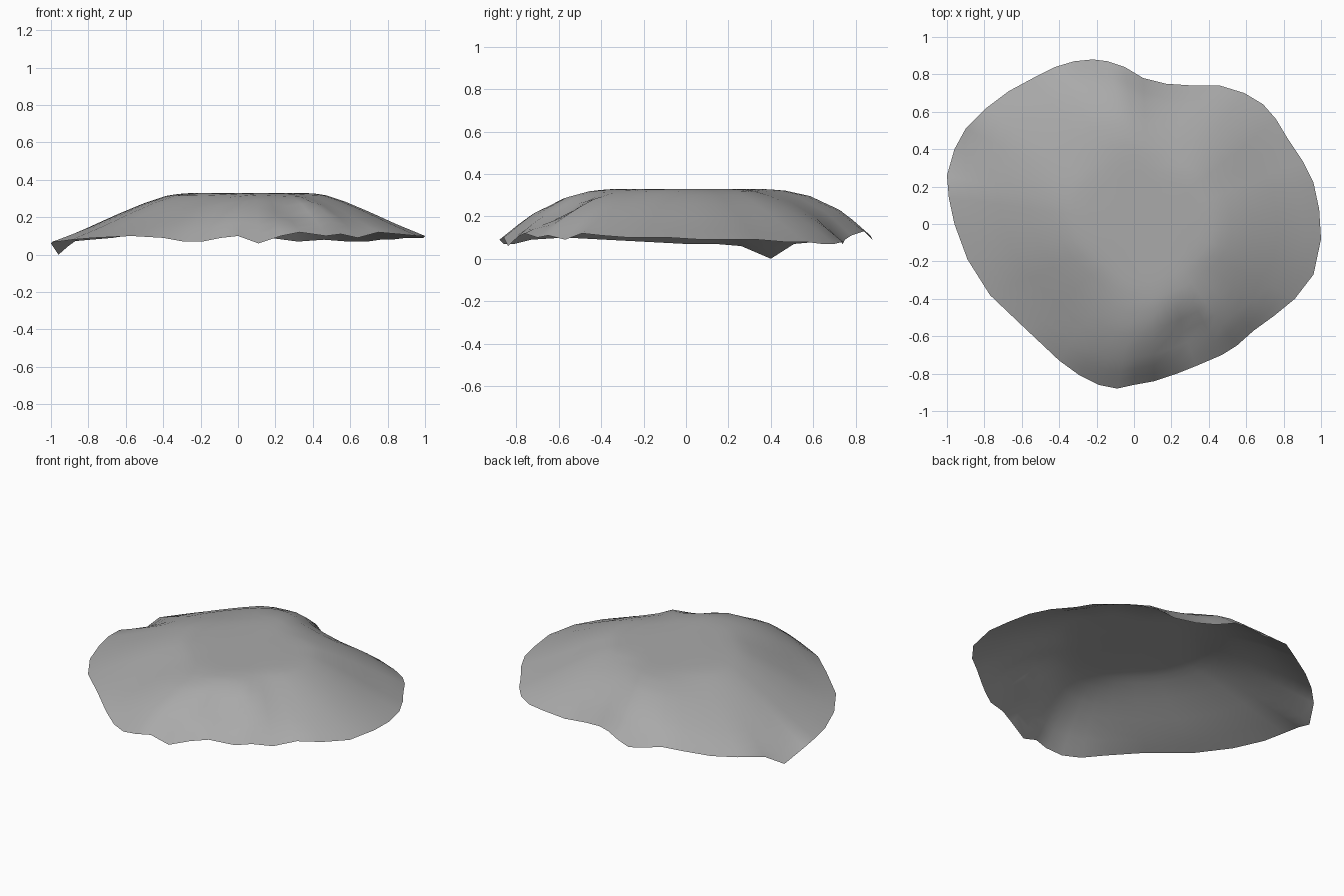
import bpy
import bmesh
from math import atan2, cos, exp, radians
from mathutils import Vector

# Remove the default object
default = bpy.data.objects.get("Cube")
if default:
    bpy.data.objects.remove(default, do_unlink=True)

# Rim of the mound, anticlockwise, in hundredths (x, y, height)
RIM = [
    (100, -8, 10), (99, 8, 9), (96, 22, 9), (90, 34, 9), (82, 46, 8),
    (76, 56, 8), (69, 64, 7), (59, 70, 7), (46, 74, 8), (32, 74, 7),
    (17, 75, 9), (5, 78, 11), (-5, 84, 13), (-14, 87, 11), (-22, 88, 9),
    (-32, 87, 11), (-42, 84, 13), (-54, 78, 11), (-67, 71, 9), (-79, 62, 8),
    (-90, 51, 7), (-96, 40, 0), (-100, 26, 6), (-99, 14, 7), (-96, 0, 7),
    (-89, -19, 8), (-77, -38, 9), (-57, -57, 10), (-40, -73, 9),
    (-29, -81, 7), (-19, -86, 7), (-9, -88, 9), (0, -86, 10), (11, -84, 6),
    (23, -80, 10), (33, -76, 12), (47, -70, 10), (55, -65, 11),
    (64, -57, 9), (75, -49, 12), (86, -40, 11), (96, -27, 10),
]
CENTRE = Vector((0.08, 0.0))
TOP = 0.33

# Slope profiles (distance from centre, rise): straight flanks, rounded ends
FLANK = [(0, 1), (0.34, 1), (0.43, 0.94), (0.54, 0.79), (0.67, 0.57),
         (0.83, 0.28), (1, 0)]
ROUND = [(0, 1), (0.4, 1), (0.53, 0.97), (0.67, 0.85), (0.85, 0.52), (1, 0)]
RINGS = [1, 0.95, 0.9, 0.83, 0.75, 0.67, 0.6, 0.54, 0.48, 0.43, 0.37, 0.3, 0.15]


def sample(profile, t):
    for (a, u), (b, v) in zip(profile, profile[1:]):
        if t <= b:
            return u + (v - u) * (t - a) / (b - a)
    return profile[-1][1]


def bump(value, middle, width):
    return exp(-((value - middle) / width) ** 2)


def height(i, t, angle):
    count = len(RIM)
    rim = RIM[i][2] / 100
    base = sum(RIM[(i + k) % count][2] for k in range(-3, 4)) / 700
    weight = cos(angle - radians(100)) ** 4
    rise = sample(FLANK, t) * (1 - weight) + sample(ROUND, t) * weight
    z = base + (TOP - base) * rise + (rim - base) * t ** 8
    # Gully and the low spur beside it on the front slope
    slope = bump(t, 0.8, 0.17) * (1 - t ** 12)
    z -= 0.06 * slope * bump(angle, radians(-70), 0.17)
    z += 0.015 * slope * bump(angle, radians(-54), 0.1)
    return z


# Open sheet made of rings shrinking towards the flat top
bm = bmesh.new()
loops = []
for t in RINGS:
    loop = []
    for i, (x, y, _) in enumerate(RIM):
        offset = Vector((x, y)) / 100 - CENTRE
        p = CENTRE + offset * t
        loop.append(bm.verts.new((p.x, p.y, height(i, t, atan2(offset.y, offset.x)))))
    loops.append(loop)

count = len(RIM)
for outer, inner in zip(loops, loops[1:]):
    for i in range(count):
        j = (i + 1) % count
        bm.faces.new((outer[i], outer[j], inner[j], inner[i]))
summit = bm.verts.new((CENTRE.x, CENTRE.y, TOP))
for i in range(count):
    bm.faces.new((loops[-1][i], loops[-1][(i + 1) % count], summit))

mesh = bpy.data.meshes.new("rock_mound")
bm.to_mesh(mesh)
bm.free()
mound = bpy.data.objects.new("rock_mound", mesh)
bpy.context.collection.objects.link(mound)
for face in mesh.polygons:
    face.use_smooth = True

# Plain grey stone
stone = bpy.data.materials.new("stone_grey")
stone.use_nodes = True
colour = (0.4, 0.4, 0.4, 1)
stone.diffuse_color = colour
stone.node_tree.nodes["Principled BSDF"].inputs["Base Color"].default_value = colour
mesh.materials.append(stone)
